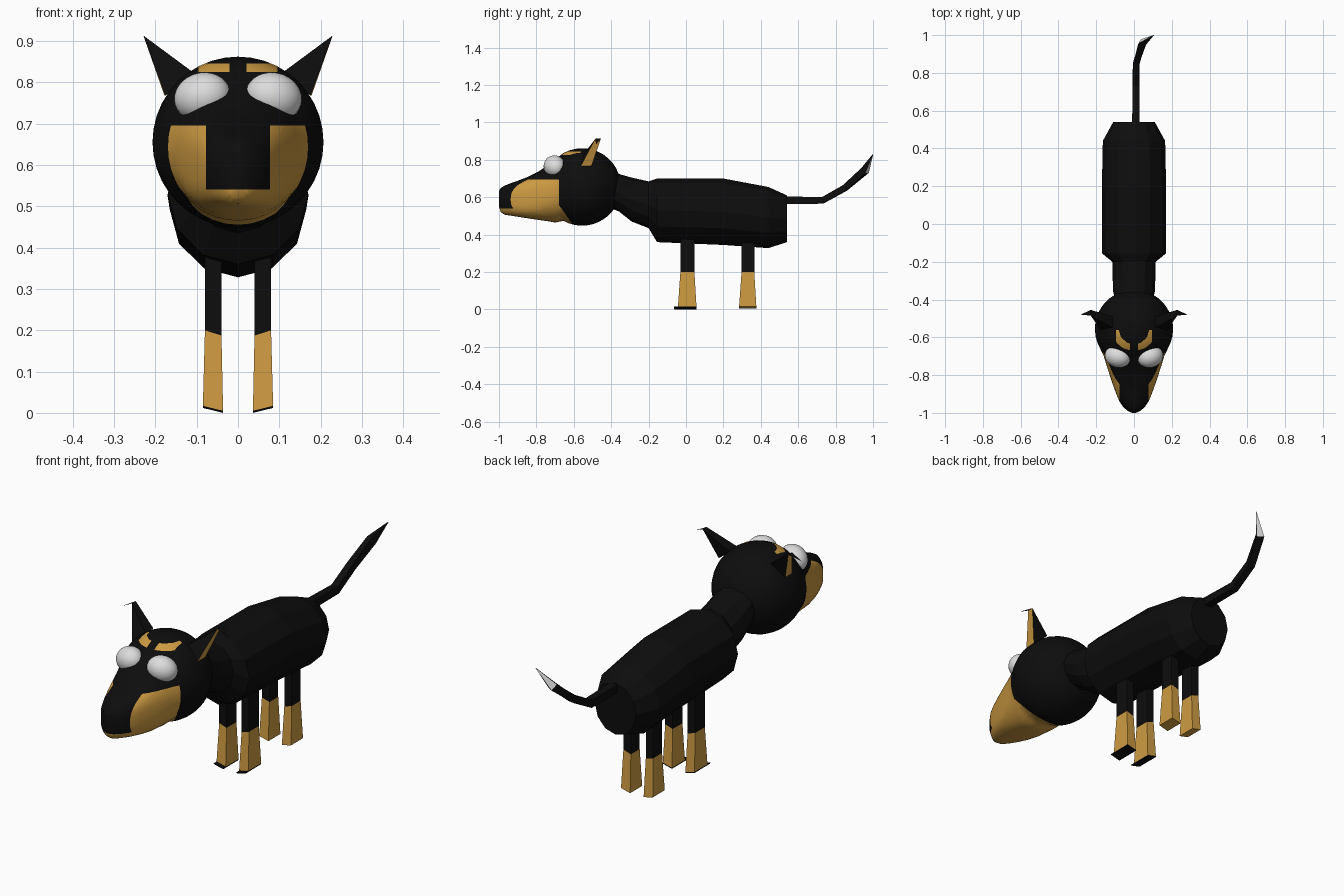
import bpy, bmesh, math
from mathutils import Vector, Matrix

if "Cube" in bpy.data.objects:
    bpy.data.objects.remove(bpy.data.objects["Cube"])


def material(name, rgb):
    m = bpy.data.materials.new(name)
    m.diffuse_color = (*rgb, 1)
    m.use_nodes = True
    m.node_tree.nodes["Principled BSDF"].inputs["Base Color"].default_value = m.diffuse_color
    return m


BLACK = material("black_coat", (0.004, 0.004, 0.004))
TAN = material("tan_coat", (0.62, 0.33, 0.055))
WHITE = material("pale_grey", (0.72, 0.72, 0.72))


def finish(name, bm, mats, rule=None, smooth=False, mirror=False):
    bmesh.ops.recalc_face_normals(bm, faces=bm.faces[:])
    bm.normal_update()
    for f in bm.faces:
        f.smooth = smooth
        if rule:
            f.material_index = rule(f.calc_center_median(), f.normal)
    me = bpy.data.meshes.new(name)
    bm.to_mesh(me)
    bm.free()
    for m in mats:
        me.materials.append(m)
    ob = bpy.data.objects.new(name, me)
    bpy.context.collection.objects.link(ob)
    if mirror:
        ob.modifiers.new("mirror", 'MIRROR')
    return ob


def loft(rings):
    bm = bmesh.new()
    loops = [[bm.verts.new(p) for p in r] for r in rings]
    n = len(loops[0])
    for a, b in zip(loops, loops[1:]):
        for i in range(n):
            j = (i + 1) % n
            bm.faces.new((a[i], a[j], b[j], b[i]))
    bm.faces.new(loops[0])
    bm.faces.new(loops[-1])
    return bm


def oval(y, top, bottom, rx, n, p=2.0):
    """Cross-section across y; p above 2 makes it boxier."""
    cz, rz = (top + bottom) / 2, (top - bottom) / 2
    pts = []
    for i in range(n):
        a = 2 * math.pi * i / n
        c, s = math.cos(a), math.sin(a)
        pts.append(Vector((rx * math.copysign(abs(c) ** (2 / p), c), y,
                           cz + rz * math.copysign(abs(s) ** (2 / p), s))))
    return pts


# Body and neck: faceted twelve-sided loft
finish("body", loft([oval(*r, 12) for r in (
    (-0.40, 0.74, 0.54, 0.10), (-0.36, 0.725, 0.525, 0.11), (-0.29, 0.705, 0.47, 0.113),
    (-0.20, 0.685, 0.435, 0.115), (-0.155, 0.70, 0.36, 0.17), (0.20, 0.70, 0.345, 0.17),
    (0.44, 0.655, 0.328, 0.165), (0.54, 0.61, 0.36, 0.11))]), [BLACK])

# Head: ball that tapers into a boxy snout
HY, HZ, HR = -0.555, 0.655, 0.207
rings = []
for i in range(14):
    a = math.radians(2 + i * 9)
    r = HR * math.sin(a)
    rings.append(oval(HY + HR * math.cos(a), HZ + r, HZ - r, r, 40))
rings += [oval(y, t, b, rx, 40, p) for y, t, b, rx, p in (
    (-0.70, 0.803, 0.465, 0.16, 2.1), (-0.74, 0.77, 0.472, 0.148, 2.3),
    (-0.79, 0.737, 0.479, 0.132, 2.7), (-0.85, 0.707, 0.488, 0.112, 3),
    (-0.90, 0.688, 0.496, 0.094, 3), (-0.94, 0.674, 0.502, 0.077, 2.7),
    (-0.97, 0.662, 0.507, 0.056, 2.4), (-0.99, 0.65, 0.52, 0.033, 2.2),
    (-1.0, 0.635, 0.55, 0.01, 2))]
bm = loft(rings)
# cut lines for the painted muzzle and brows
cuts = [((0, 0, z), (0, 0, 1)) for z in (0.54, 0.695, 0.825, 0.845)]
cuts += [((s * x, 0, 0), (1, 0, 0)) for s in (-1, 1) for x in (0.02, 0.078, 0.095)]
cuts += [((0, -0.68, 0), (0, 1, 0)), ((0, -0.68, 0.56), (0, 1, 0.7))]
for co, no in cuts:
    bmesh.ops.bisect_plane(bm, geom=bm.verts[:] + bm.edges[:] + bm.faces[:],
                           dist=1e-5, plane_co=co, plane_no=no)


def head_paint(c, n):
    x = abs(c.x)
    if c.y < -0.68 + max(0, 0.56 - c.z) * 0.7 and c.z < 0.695 and (x > 0.078 or c.z < 0.54):
        return 1
    return int(0.825 < c.z < 0.845 and 0.02 < x < 0.095 and c.y < HY)


finish("head", bm, [BLACK, TAN], head_paint, smooth=True)

# Eyes: tilted ellipsoids
bm = bmesh.new()
bmesh.ops.create_uvsphere(bm, u_segments=32, v_segments=16, radius=1, matrix=(
    Matrix.Translation((0.086, -0.702, 0.764)) @ Matrix.Rotation(0.3, 4, 'Z')
    @ Matrix.Rotation(0.25, 4, 'Y') @ Matrix.Diagonal((0.07, 0.058, 0.059, 1))))
finish("eyes", bm, [WHITE], smooth=True, mirror=True)

# Ears: pointed wedges, tan on the outer side
bm = bmesh.new()
base = [bm.verts.new(p) for p in ((0.11, -0.55, 0.825), (0.175, -0.562, 0.768),
                                  (0.178, -0.505, 0.768), (0.11, -0.49, 0.825))]
tip = [bm.verts.new(p) for p in ((0.229, -0.485, 0.913), (0.229, -0.455, 0.913))]
for f in ((base[0], base[1], tip[0]), (base[1], base[2], tip[1], tip[0]),
          (base[2], base[3], tip[1]), (base[3], base[0], tip[0], tip[1]), base):
    bm.faces.new(f)
finish("ears", bm, [BLACK, TAN], lambda c, n: int(n.x > 0.5 and n.z < 0.1), mirror=True)

# Ear tips: thin folded flaps
bm = bmesh.new()
bm.faces.new([bm.verts.new(p) for p in ((0.229, -0.485, 0.913), (0.283, -0.48, 0.885),
                                        (0.229, -0.455, 0.913))])
finish("ear_tips", bm, [BLACK], mirror=True)


# Legs: square tapered posts with tan socks
def box_ring(x0, x1, y0, y1, z0, z1):
    return [(x0, y0, z0), (x1, y0, z1), (x1, y1, z1), (x0, y1, z0)]


for name, y0, y1 in (("front_legs", -0.03, 0.045), ("hind_legs", 0.297, 0.365)):
    finish(name, loft([box_ring(0.04, 0.08, y0, y1, 0.43, 0.43),
                       box_ring(0.04, 0.08, y0, y1, 0.187, 0.20),
                       box_ring(0.036, 0.085, y0 - 0.013, y1 + 0.011, 0.004, 0.016)]),
           [BLACK, TAN], lambda c, n: int(c.z < 0.19), mirror=True)

# Front paw soles
finish("front_soles", loft([box_ring(0.036, 0.085, -0.065, 0.056, 0.005, 0.017),
                            box_ring(0.036, 0.085, -0.062, 0.056, 0.0, 0.012)]),
       [BLACK], mirror=True)

# Tail: square tube curving up to a pale tip
path = [Vector(p) for p in ((0.01, 0.50, 0.585), (0.01, 0.73, 0.583), (0.012, 0.85, 0.65),
                            (0.045, 0.957, 0.743), (0.105, 1.0, 0.83))]
rings = []
for i, (p, r) in enumerate(zip(path, (0.02, 0.018, 0.017, 0.018, 0.001))):
    t = (path[min(i + 1, 4)] - path[max(i - 1, 0)]).normalized()
    side = t.cross(Vector((0, 0, 1))).normalized()
    up = side.cross(t)
    rings.append([p + side * a * r + up * b * r for a, b in ((-1, -1), (1, -1), (1, 1), (-1, 1))])
finish("tail", loft(rings), [BLACK, WHITE],
       lambda c, n: int(c.y > 0.96 and n.dot(Vector((0, -0.9, 0.4))) < 0.4))
